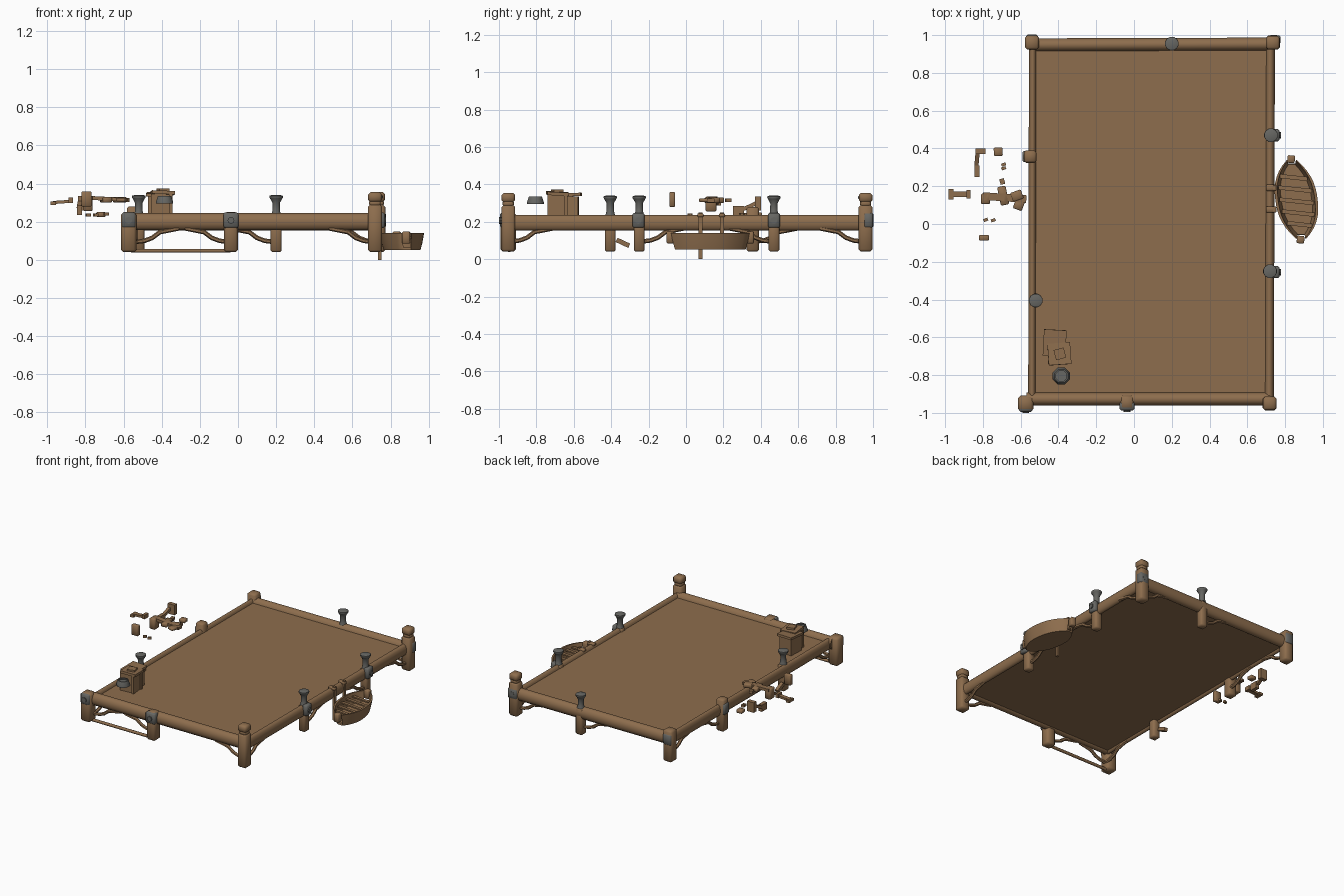
import bpy, bmesh, math
from mathutils import Vector, Matrix


def mat(name, col):
    m = bpy.data.materials.new(name)
    m.diffuse_color = (*col, 1)
    return m


WOOD = mat("brown wood", (0.27, 0.155, 0.075))
METAL = mat("grey metal", (0.135, 0.135, 0.125))


def finish(name, bm, m, smooth=False):
    bmesh.ops.recalc_face_normals(bm, faces=bm.faces)
    me = bpy.data.meshes.new(name)
    bm.to_mesh(me)
    bm.free()
    me.materials.append(m)
    ob = bpy.data.objects.new(name, me)
    bpy.context.collection.objects.link(ob)
    if smooth:
        bpy.ops.object.select_all(action='DESELECT')
        ob.select_set(True)
        bpy.context.view_layer.objects.active = ob
        bpy.ops.object.shade_smooth_by_angle(angle=math.radians(50))
    return ob


def box(name, x0, x1, y0, y1, z0, z1, m=WOOD, rot=(0, 0, 0), bevel=0.0):
    """Box from its extents, turned about its own centre (degrees)."""
    bm = bmesh.new()
    bmesh.ops.create_cube(bm, size=1)
    bmesh.ops.scale(bm, vec=(x1 - x0, y1 - y0, z1 - z0), verts=bm.verts)
    if bevel:
        bmesh.ops.bevel(bm, geom=bm.edges[:], offset=bevel, segments=1, affect='EDGES')
    for a, ax in zip(rot, 'XYZ'):
        bmesh.ops.rotate(bm, matrix=Matrix.Rotation(math.radians(a), 3, ax), verts=bm.verts)
    bmesh.ops.translate(bm, vec=((x0 + x1) / 2, (y0 + y1) / 2, (z0 + z1) / 2), verts=bm.verts)
    return finish(name, bm, m, bevel > 0)


def lathe(name, x, y, prof, n=12, m=METAL):
    """Closed turned shape from (radius, z) pairs."""
    bm = bmesh.new()
    rings = [[bm.verts.new((x + r * math.cos(2 * math.pi * (i + .5) / n),
                            y + r * math.sin(2 * math.pi * (i + .5) / n), z)) for i in range(n)]
             for r, z in prof]
    for a, b in zip(rings, rings[1:]):
        for i in range(n):
            bm.faces.new((a[i], a[(i + 1) % n], b[(i + 1) % n], b[i]))
    bm.faces.new(rings[0])
    bm.faces.new(rings[-1])
    return finish(name, bm, m, True)


def tube(name, pts, w, h, n=12, m=WOOD):
    """Log swept along points; w is the sideways and h the upward radius."""
    bm = bmesh.new()
    pts = [Vector(p) for p in pts]
    rings = []
    for k, p in enumerate(pts):
        d = (pts[min(k + 1, len(pts) - 1)] - pts[max(k - 1, 0)]).normalized()
        s = d.cross(Vector((0, 0, 1))).normalized()
        u = s.cross(d)
        rings.append([bm.verts.new(p + s * w * math.cos(2 * math.pi * (i + .5) / n)
                                   + u * h * math.sin(2 * math.pi * (i + .5) / n)) for i in range(n)])
    for a, b in zip(rings, rings[1:]):
        for i in range(n):
            bm.faces.new((a[i], a[(i + 1) % n], b[(i + 1) % n], b[i]))
    bm.faces.new(rings[0])
    bm.faces.new(rings[-1])
    return finish(name, bm, m, True)


# thick deck slab
box("deck", -0.525, 0.718, -0.925, 0.948, 0.168, 0.214)

# edge logs
tube("front_beam", [(-0.57, -0.927, 0.2), (0.72, -0.927, 0.2)], 0.036, 0.046)
tube("back_beam", [(-0.55, 0.948, 0.198), (0.73, 0.952, 0.198)], 0.036, 0.046)
tube("right_beam", [(0.716, -0.95, 0.195), (0.722, 0.95, 0.195)], 0.025, 0.043)
tube("left_beam", [(-0.54, -0.95, 0.195), (-0.536, 0.95, 0.195)], 0.021, 0.043)
tube("lower_front_rail", [(-0.56, -0.945, 0.048), (-0.04, -0.945, 0.048)], 0.011, 0.011, 8)


# chamfered square posts: x, y, top height, half width
def post(name, x, y, top, r=0.036, z0=0.04):
    box(name, x - r, x + r, y - r, y + r, z0, top, bevel=r * 0.33)


for n, x, y, t, r in [("front_left_post", -0.573, -0.95, 0.25, 0.041),
                      ("front_mid_post", -0.037, -0.945, 0.25, 0.036),
                      ("back_left_post", -0.54, 0.96, 0.275, 0.037),
                      ("left_mid_post", -0.55, 0.357, 0.28, 0.033)]:
    post(n, x, y, t, r)
for n, x, y in [("front_right_post", 0.718, -0.95), ("back_right_post", 0.735, 0.96)]:
    post(n, x, y, 0.29, 0.037)
    post(n + "_neck", x, y, 0.315, 0.03, 0.28)
    post(n + "_cap", x, y, 0.355, 0.036, 0.303)

# mooring bollards on their posts
for i, (x, y) in enumerate([(0.2, 0.955), (0.725, 0.47), (0.72, -0.25), (-0.52, -0.405)]):
    post("bollard_post_%d" % i, x, y, 0.235, 0.029)
    lathe("bollard_%d" % i, x, y, [(0.027, 0.235), (0.021, 0.255), (0.02, 0.298), (0.033, 0.322),
                                   (0.037, 0.327), (0.036, 0.336), (0.02, 0.341)], 12)

# metal clamps and bolts
for i, (x, y, dx, dy) in enumerate([(-0.037, -0.965, .04, .022), (-0.573, -0.972, .036, .022),
                                    (0.75, 0.47, .02, .032), (0.75, -0.255, .02, .032),
                                    (-0.558, 0.357, .033, .03), (-0.54, 0.978, .033, .024),
                                    (0.74, 0.975, .036, .024)]):
    box("clamp_%d" % i, x - dx, x + dx, y - dy, y + dy, 0.168, 0.248, METAL, bevel=.008)
for i, (x, y, ang, ax) in enumerate([(-0.037, -0.988, 90, 'X'), (-0.573, -0.993, 90, 'X'),
                                     (0.77, 0.47, 90, 'Y'), (0.77, -0.255, 90, 'Y'),
                                     (0.74, 0.993, 90, 'X'), (-0.54, 0.993, 90, 'X')]):
    bm = bmesh.new()
    bmesh.ops.create_cone(bm, cap_ends=True, segments=8, radius1=.018, radius2=.018, depth=.014)
    bmesh.ops.rotate(bm, matrix=Matrix.Rotation(math.radians(ang), 3, ax), verts=bm.verts)
    bmesh.ops.translate(bm, vec=(x, y, 0.207), verts=bm.verts)
    finish("bolt_%d" % i, bm, METAL)


# curved braces from post up to beam
def brace(i, x, y, dx, dy):
    prof = [(0.02, 0.095), (0.06, 0.1), (0.10, 0.115), (0.14, 0.145), (0.19, 0.155), (0.24, 0.165)]
    tube("brace_%d" % i, [(x + dx * t, y + dy * t, z) for t, z in prof], 0.012, 0.012, 6)


for i, b in enumerate([(-0.55, -0.94, 1, 0), (-0.037, -0.94, -1, 0),
                       (0.718, -0.94, -1, 0), (0.2, 0.95, -1, 0),
                       (0.735, 0.95, -1, 0), (0.718, -0.95, 0, 1),
                       (0.72, -0.25, 0, 1), (0.725, 0.47, 0, -1), (0.73, 0.955, 0, -1),
                       (-0.535, 0.357, 0, 1), (-0.535, 0.955, 0, -1), (-0.535, -0.95, 0, 1)]):
    brace(i, *b)
box("left_cross_brace", -0.55, -0.525, -0.375, -0.30, 0.075, 0.10, rot=(-25, 0, 0))

# rope straps holding the boat
box("boat_strap_front", 0.735, 0.752, 0.067, 0.088, 0.0, 0.25)
box("boat_strap_back", 0.735, 0.752, 0.182, 0.203, 0.13, 0.25)
for y in (0.077, 0.192):
    box("strap_loop", 0.70, 0.755, y - .016, y + .016, 0.225, 0.245, bevel=.004)

# rowing boat: open hull lofted from stations along its length
bm = bmesh.new()
S = 14
stations = []
for k in range(S + 1):
    t = -1 + 2 * k / S
    wid = 0.025 + 0.087 * (1 - abs(t) ** 2.5)
    cx, cy = 0.86 - 0.025 * t, 0.13 + 0.21 * t
    ring = []
    for f, z, ys in [(-1, .14, 1), (-.92, .09, .95), (-.83, .052, .9), (.83, .052, .9), (.92, .09, .95), (1, .14, 1),
                     (.87, .14, .98), (.8, .095, .93), (.72, .066, .88), (-.72, .066, .88), (-.8, .095, .93), (-.87, .14, .98)]:
        ring.append(bm.verts.new((cx + f * wid, 0.13 + (cy - 0.13) * ys, z)))
    stations.append(ring)
for a, b in zip(stations, stations[1:]):
    for i in range(12):
        j = (i + 1) % 12
        bm.faces.new((a[i], a[j], b[j], b[i]))
bm.faces.new(stations[0])
bm.faces.new(stations[-1])
finish("boat_hull", bm, WOOD, True)
for i, t in enumerate((-.66, -.36, -.05, .27, .58)):
    w = 0.018 + 0.074 * (1 - abs(t) ** 2.5)
    cx, cy = 0.86 - 0.025 * t, 0.13 + 0.2 * t
    box("boat_bench_%d" % i, cx - w, cx + w, cy - .011, cy + .011, 0.112, 0.122, rot=(0, 0, -6))
for n, x, y in [("boat_bow_post", 0.832, 0.343), ("boat_stern_post", 0.882, -0.083)]:
    box(n, x - .02, x + .02, y - .02, y + .02, 0.085, 0.148, rot=(0, 0, -6), bevel=.005)

# crates on the deck
box("small_crate", -0.47, -0.37, -0.69, -0.575, 0.214, 0.335, rot=(0, 0, -3))
box("small_crate_lid", -0.48, -0.36, -0.70, -0.56, 0.335, 0.352, rot=(3, 0, -3))
box("large_crate", -0.45, -0.35, -0.735, -0.64, 0.214, 0.345, rot=(0, 0, 4))
box("large_crate_lid", -0.455, -0.335, -0.745, -0.63, 0.342, 0.36, rot=(-3, 2, 4))
box("crate_lid_block", -0.42, -0.365, -0.715, -0.66, 0.358, 0.373, rot=(0, 0, 15))
for x in (-0.447, -0.353):
    for y in (-0.732, -0.643):
        box("crate_corner", x - .009, x + .009, y - .009, y + .009, 0.214, 0.345, rot=(0, 0, 4))

# metal pot beside the crates
lathe("pot", -0.385, -0.805, [(0.049, 0.295), (0.049, 0.303), (0.038, 0.335),
                              (0.031, 0.335), (0.034, 0.322)], 8)

# broken hoist arm on the left side, with loose pieces
box("hoist_base", -0.635, -0.585, 0.075, 0.125, 0.305, 0.325, rot=(0, 0, -20), bevel=.005)
box("hoist_head", -0.81, -0.762, 0.105, 0.162, 0.255, 0.335, bevel=.006)
box("hoist_arm", -0.80, -0.57, 0.12, 0.16, 0.31, 0.33, rot=(0, 3, -4))
box("hoist_crossbar", -0.715, -0.67, 0.10, 0.20, 0.30, 0.33, rot=(0, 0, 12), bevel=.005)
box("hoist_fork", -0.65, -0.59, 0.125, 0.175, 0.30, 0.33, rot=(0, 0, 20), bevel=.005)
box("hoist_tooth", -0.71, -0.685, 0.21, 0.24, 0.305, 0.325, rot=(0, 0, 15))
box("loose_plank", -0.97, -0.87, 0.143, 0.173, 0.296, 0.312, rot=(0, -4, 0))
box("loose_plank_end", -0.982, -0.955, 0.13, 0.186, 0.288, 0.306)
box("loose_plank_tip", -0.888, -0.866, 0.135, 0.18, 0.298, 0.328)
box("loose_block_back", -0.84, -0.785, 0.37, 0.40, 0.26, 0.335)
box("loose_bar", -0.842, -0.82, 0.305, 0.385, 0.275, 0.295, rot=(25, 0, -5))
box("loose_foot", -0.845, -0.818, 0.25, 0.31, 0.235, 0.285)
box("loose_cube", -0.742, -0.696, 0.36, 0.405, 0.225, 0.25, rot=(0, 0, 4), bevel=.004)
box("loose_block_front", -0.82, -0.768, -0.088, -0.058, 0.28, 0.358, bevel=.004)
for x, y, z in [(-0.69, 0.315, 0.24), (-0.69, 0.295, 0.24), (-0.785, 0.022, 0.235), (-0.745, 0.02, 0.235)]:
    box("loose_chip", x - .012, x + .012, y - .008, y + .008, z - .008, z + .008, rot=(0, 0, 20))
